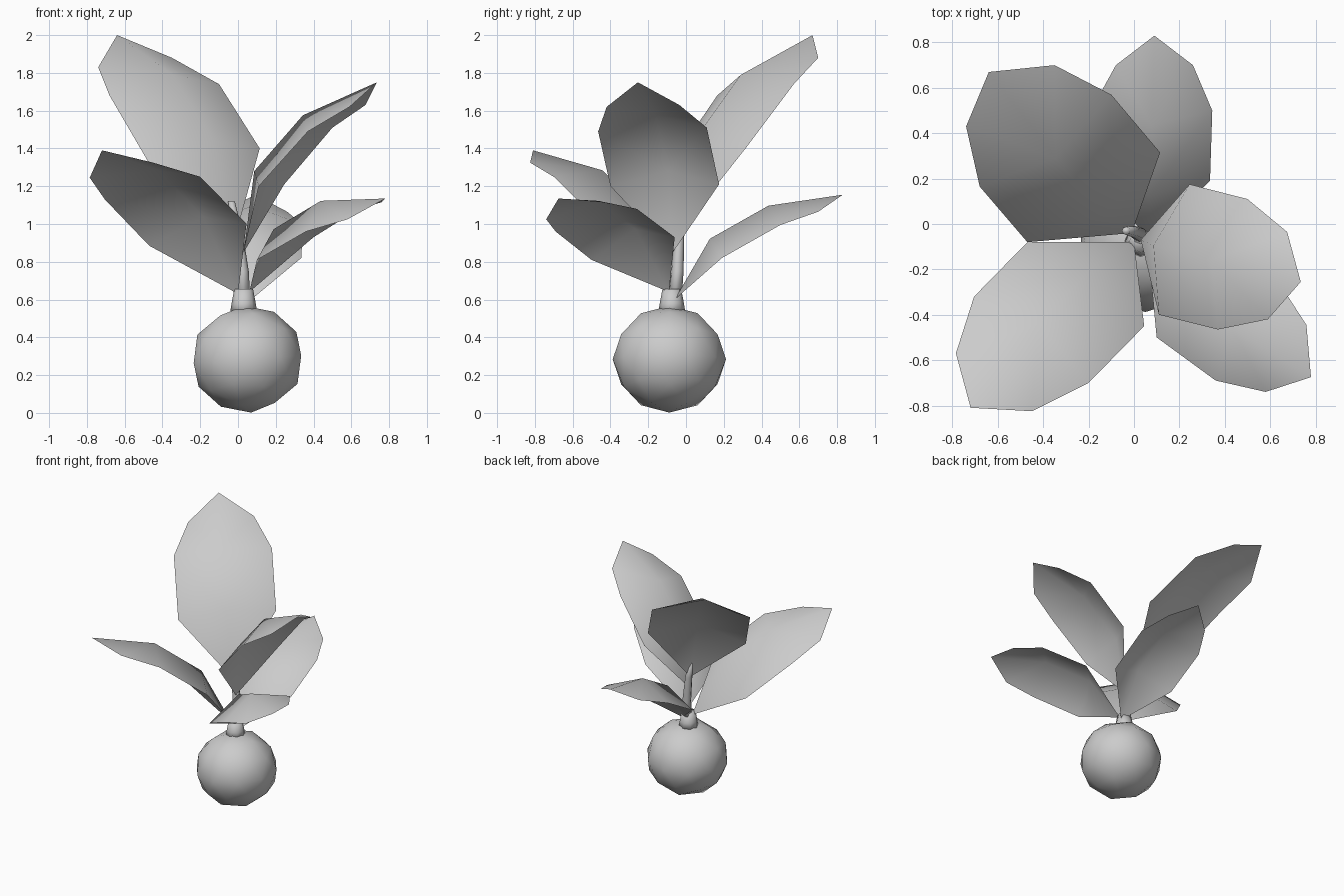
import bpy, bmesh
from math import radians
from mathutils import Vector

if "Cube" in bpy.data.objects:
    bpy.data.objects.remove(bpy.data.objects["Cube"])


def make_object(name, bm):
    bmesh.ops.recalc_face_normals(bm, faces=bm.faces)
    for f in bm.faces:
        f.smooth = True
    mesh = bpy.data.meshes.new(name)
    bm.to_mesh(mesh)
    bm.free()
    ob = bpy.data.objects.new(name, mesh)
    bpy.context.collection.objects.link(ob)
    return ob


def tube(name, rings, sides):
    """Tapered tube through (centre, radius) rings, capped at both ends."""
    bm = bmesh.new()
    loops = []
    for c, r in rings:
        res = bmesh.ops.create_circle(bm, segments=sides, radius=r)
        bmesh.ops.translate(bm, verts=res["verts"], vec=Vector(c))
        loops.append(res["verts"])
    for a, b in zip(loops, loops[1:]):
        for i in range(sides):
            j = (i + 1) % sides
            bm.faces.new((a[i], a[j], b[j], b[i]))
    bm.faces.new(loops[0])
    bm.faces.new(loops[-1])
    return make_object(name, bm)


def leaf(name, base, left, right, tip, bulge=0.12):
    """Arched leaf: edge points from base to tip, ridge raised on the upper side."""
    base, tip = Vector(base), Vector(tip)
    left = [Vector(p) for p in left]
    right = [Vector(p) for p in right]
    normal = (right[1] - left[1]).cross(tip - base).normalized()
    if normal.z < 0:
        normal.negate()
    mids = [(l + r) / 2 + normal * bulge for l, r in zip(left[:2], right[:2])]
    bm = bmesh.new()
    b = bm.verts.new(base)
    m = [bm.verts.new(p) for p in mids + [tip]]
    for side in (left, right):
        s = [bm.verts.new(p) for p in side]
        bm.faces.new((b, s[0], m[0]))
        for i in range(2):
            bm.faces.new((m[i], s[i], s[i + 1], m[i + 1]))
    return make_object(name, bm)


# Bulb: slightly tilted low-poly ball
bm = bmesh.new()
bmesh.ops.create_icosphere(bm, subdivisions=2, radius=1)
bulb = make_object("bulb", bm)
bulb.scale = (0.3, 0.3, 0.283)
bulb.rotation_euler = (0, radians(-4), 0)
bulb.location = (0.05, -0.088, 0.284)

# Neck and thin leaning stem
tube("neck", [((0.03, -0.075, 0.53), 0.072), ((0.03, -0.075, 0.58), 0.064),
              ((0.03, -0.075, 0.655), 0.05)], 8)
tube("stem", [((0.03, -0.06, 0.58), 0.036), ((0.025, -0.045, 0.75), 0.032),
              ((0.0, -0.035, 0.95), 0.026), ((-0.035, -0.03, 1.12), 0.018)], 8)

# Leaves
leaf("leaf_back_left", (-0.01, -0.04, 0.95),
     [(-0.47, -0.08, 1.32), (-0.68, 0.165, 1.68), (-0.74, 0.43, 1.83)],
     [(0.115, 0.315, 1.40), (-0.10, 0.57, 1.74), (-0.35, 0.70, 1.88)],
     (-0.64, 0.67, 2.0))
leaf("leaf_right", (0.03, -0.07, 0.85),
     [(0.245, 0.175, 1.21), (0.50, 0.11, 1.51), (0.675, -0.035, 1.63)],
     [(0.11, -0.40, 1.20), (0.37, -0.465, 1.49), (0.59, -0.42, 1.62)],
     (0.735, -0.255, 1.75))
leaf("leaf_front_left", (0.0, -0.08, 0.63),
     [(-0.47, -0.08, 0.885), (-0.705, -0.32, 1.13), (-0.785, -0.57, 1.245)],
     [(0.045, -0.45, 1.0), (-0.20, -0.70, 1.25), (-0.45, -0.825, 1.325)],
     (-0.72, -0.81, 1.39))
leaf("leaf_front_right", (0.06, -0.09, 0.64),
     [(0.40, -0.06, 0.93), (0.64, -0.26, 1.08), (0.76, -0.445, 1.115)],
     [(0.10, -0.50, 0.81), (0.36, -0.69, 0.96), (0.58, -0.74, 1.025)],
     (0.78, -0.675, 1.135))
leaf("leaf_back", (0.07, -0.06, 0.60),
     [(-0.19, 0.19, 0.82), (-0.19, 0.50, 0.995), (-0.08, 0.70, 1.065)],
     [(0.335, 0.19, 0.82), (0.345, 0.50, 0.995), (0.26, 0.70, 1.065)],
     (0.09, 0.83, 1.155))
